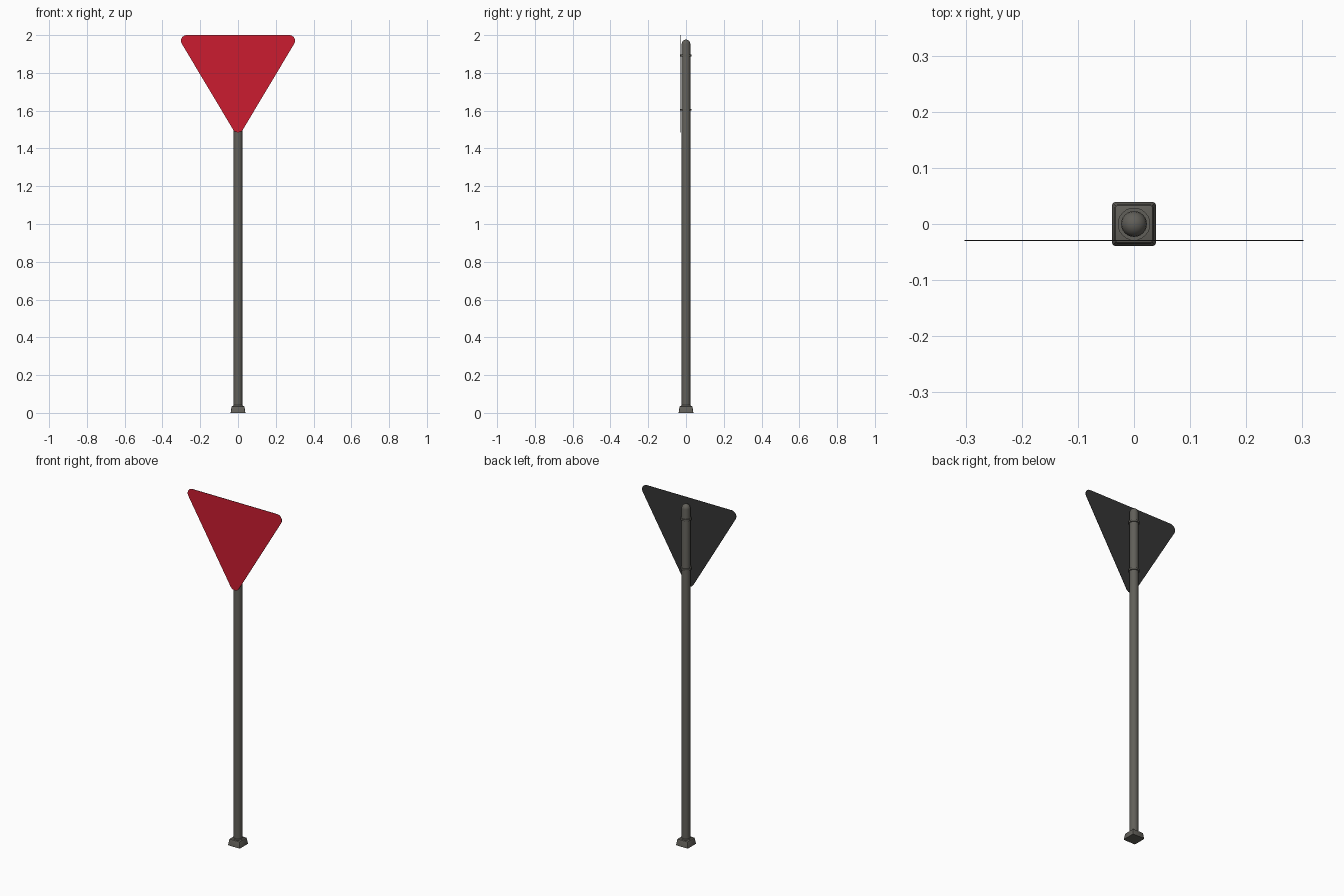
import bpy, bmesh
from math import sin, cos, pi, radians, atan2

if "Cube" in bpy.data.objects:
    bpy.data.objects.remove(bpy.data.objects["Cube"])


def material(name, rgb):
    m = bpy.data.materials.new(name)
    m.diffuse_color = (*rgb, 1)
    m.use_nodes = True
    m.node_tree.nodes["Principled BSDF"].inputs["Base Color"].default_value = m.diffuse_color
    return m


metal = material("weathered_metal", (0.12, 0.115, 0.10))
red = material("sign_red", (0.60, 0.012, 0.03))
dark = material("sign_back_grey", (0.035, 0.035, 0.035))


def finish(name, bm, mats, smooth=False):
    bmesh.ops.recalc_face_normals(bm, faces=bm.faces)
    me = bpy.data.meshes.new(name)
    bm.to_mesh(me)
    bm.free()
    for m in mats:
        me.materials.append(m)
    ob = bpy.data.objects.new(name, me)
    bpy.context.collection.objects.link(ob)
    if smooth:
        bpy.ops.object.select_all(action='DESELECT')
        ob.select_set(True)
        bpy.context.view_layer.objects.active = ob
        bpy.ops.object.shade_smooth_by_angle(angle=radians(35))
    return ob


def lathe(name, profile, sides=24, closed=False):
    """Revolve (radius, z) points around z; closed profiles make a ring."""
    bm = bmesh.new()
    rings = [[bm.verts.new((r * cos(2 * pi * i / sides), r * sin(2 * pi * i / sides), z))
              for i in range(sides)] for r, z in profile]
    pairs = list(zip(rings, rings[1:]))
    if closed:
        pairs.append((rings[-1], rings[0]))
    else:
        bm.faces.new(rings[0])
        bm.faces.new(rings[-1])
    for a, b in pairs:
        for i in range(sides):
            j = (i + 1) % sides
            bm.faces.new((a[i], a[j], b[j], b[i]))
    return finish(name, bm, [metal], True)


# Tapered square foot with softened edges
bm = bmesh.new()
bmesh.ops.create_cube(bm, size=1)
for v in bm.verts:
    half = 0.034 if v.co.z > 0 else 0.039
    v.co = (half * (1 if v.co.x > 0 else -1), half * (1 if v.co.y > 0 else -1),
            0.036 if v.co.z > 0 else 0)
edges = [e for e in bm.edges if max(v.co.z for v in e.verts) > 0.01]
bmesh.ops.bevel(bm, geom=edges, offset=0.005, segments=2, profile=0.5, affect='EDGES')
finish("base_foot", bm, [metal], True)

# Collar where the pole meets the foot
lathe("base_collar", [(0.028, 0.034), (0.028, 0.037), (0.024, 0.041)])

# Pole with a domed cap
R = 0.023
dome = [(R * cos(a), 1.953 + R * sin(a)) for a in (radians(d) for d in (0, 20, 40, 60, 80))]
lathe("pole", [(R, 0.02)] + dome)

# Clamp rings holding the sign
for name, z in (("lower_clamp", 1.605), ("upper_clamp", 1.892)):
    lathe(name, [(0.022, z - 0.005), (0.029, z - 0.005), (0.029, z + 0.005), (0.022, z + 0.005)],
          closed=True)

# Rounded triangular plate: red front, grey back
r = 0.03
centres = [(0.272, 1.97), (-0.272, 1.97), (0, 1.515)]
tilt = atan2(0.455, 0.272)
normals = [pi / 2, pi / 2 + tilt + (pi - 2 * tilt) / 2 + pi / 2 - tilt / 2]
side = pi / 2 - tilt  # slope of the side normals below the horizontal
spans = [(-side, pi / 2), (pi / 2, pi + side), (pi + side, 2 * pi - side)]
bm = bmesh.new()
outline = []
for (cx, cz), (a0, a1) in zip(centres, spans):
    for k in range(9):
        a = a0 + (a1 - a0) * k / 8
        outline.append(bm.verts.new((cx + r * cos(a), -0.0305, cz + r * sin(a))))
face = bm.faces.new(outline)
ext = bmesh.ops.extrude_face_region(bm, geom=[face], use_keep_orig=True)
for v in (g for g in ext["geom"] if isinstance(g, bmesh.types.BMVert)):
    v.co.y += 0.002
for f in bm.faces:
    f.material_index = 0 if all(v.co.y < -0.03 for v in f.verts) else 1
finish("sign_plate", bm, [red, dark])
